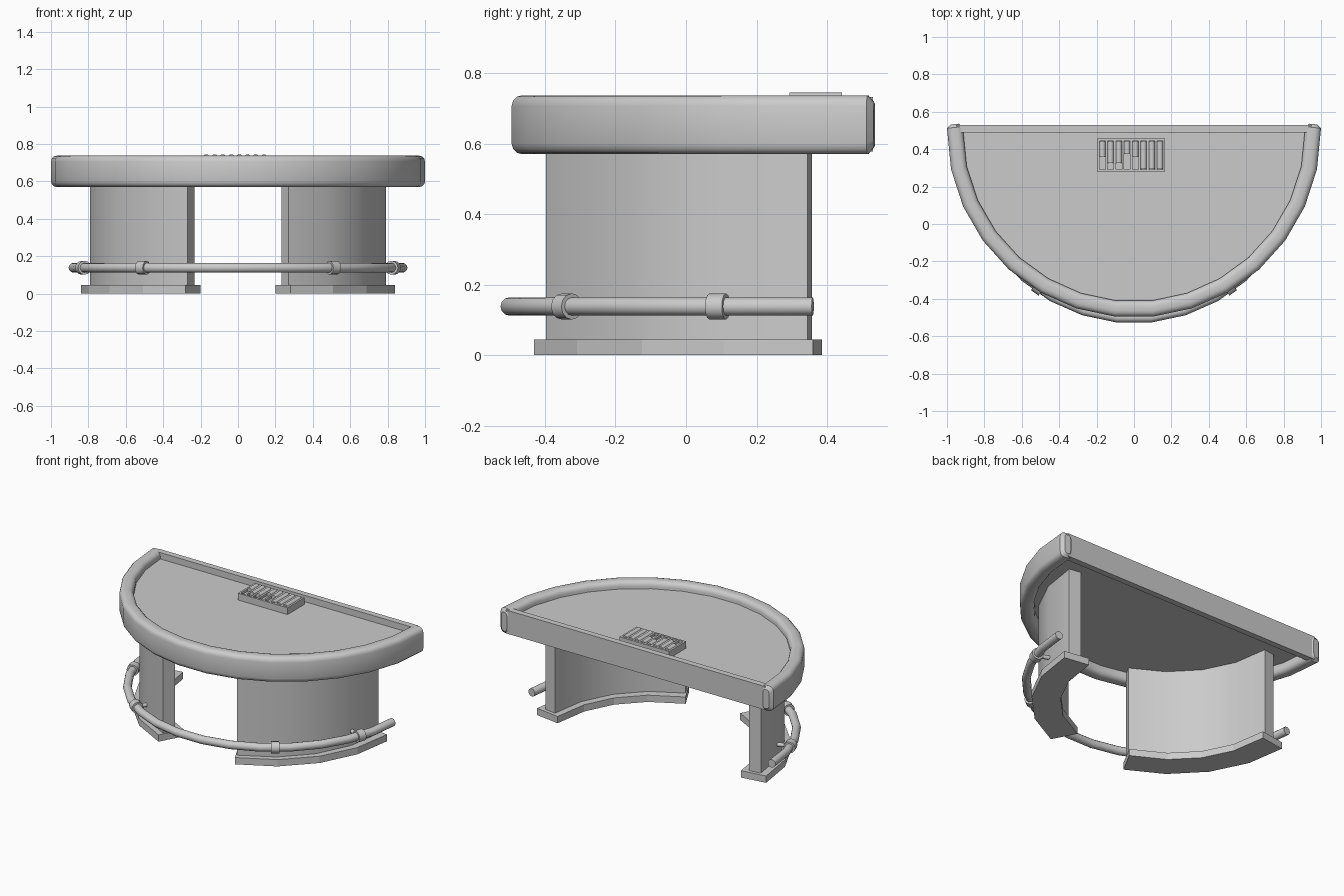
import bpy, bmesh, math
from mathutils import Vector

if "Cube" in bpy.data.objects:
    bpy.data.objects.remove(bpy.data.objects["Cube"])


def finish(name, bm, smooth=True):
    bmesh.ops.recalc_face_normals(bm, faces=bm.faces)
    me = bpy.data.meshes.new(name)
    bm.to_mesh(me)
    bm.free()
    ob = bpy.data.objects.new(name, me)
    bpy.context.collection.objects.link(ob)
    if smooth:
        bpy.ops.object.select_all(action='DESELECT')
        ob.select_set(True)
        bpy.context.view_layer.objects.active = ob
        bpy.ops.object.shade_smooth_by_angle(angle=math.radians(35))
    return ob


def arc(yc, r, a0, a1, n):
    # arc opening towards +y; angles measured from +x towards the front
    angs = [math.radians(a0 + (a1 - a0) * i / n) for i in range(n + 1)]
    return [Vector((r * math.cos(a), yc - r * math.sin(a))) for a in angs]


def sweep(name, path, prof, cap=0.0, smooth=True):
    # sweep an (outward, z) profile along a path with mitred joints
    bm = bmesh.new()
    n = len(path)
    segs = [(path[i + 1] - path[i]).normalized() for i in range(n - 1)]
    frames = []
    for i in range(n):
        a, b = segs[max(i - 1, 0)], segs[min(i, n - 2)]
        t = (a + b).normalized()
        out = Vector((-t.y, t.x))
        if out.dot(path[i] - Vector((0, 0.45))) < 0:
            out = -out
        frames.append((path[i], out / max(t.dot(a), 0.5), prof))
    if cap:  # bevelled end caps
        cu = sum(p[0] for p in prof) / len(prof)
        cz = sum(p[1] for p in prof) / len(prof)
        small = [(cu + (u - cu) * 0.5, cz + (z - cz) * 0.75) for u, z in prof]
        frames.insert(0, (path[0] - segs[0] * cap, frames[0][1], small))
        frames.append((path[-1] + segs[-1] * cap, frames[-1][1], small))
    rings = [[bm.verts.new((c.x + o.x * u, c.y + o.y * u, z)) for u, z in pr]
             for c, o, pr in frames]
    k = len(prof)
    for r0, r1 in zip(rings, rings[1:]):
        for j in range(k):
            bm.faces.new((r0[j], r0[(j + 1) % k], r1[(j + 1) % k], r1[j]))
    bm.faces.new(rings[0])
    bm.faces.new(rings[-1])
    return finish(name, bm, smooth)


def rect(u0, u1, z0, z1):
    return [(u0, z0), (u1, z0), (u1, z1), (u0, z1)]


def box(name, x0, x1, y0, y1, z0, z1):
    bm = bmesh.new()
    bmesh.ops.create_cube(bm, size=1)
    for v in bm.verts:
        v.co = ((x0 + x1) / 2 + v.co.x * (x1 - x0),
                (y0 + y1) / 2 + v.co.y * (y1 - y0),
                (z0 + z1) / 2 + v.co.z * (z1 - z0))
    return finish(name, bm, False)


def rod(name, p, q, r, sides=12):
    p, q = Vector(p), Vector(q)
    bm = bmesh.new()
    bmesh.ops.create_cone(bm, cap_ends=True, segments=sides, radius1=r,
                          radius2=r, depth=(q - p).length)
    rot = (q - p).to_track_quat('Z', 'Y').to_matrix().to_4x4()
    bm.transform(rot)
    bmesh.ops.translate(bm, verts=bm.verts, vec=(p + q) / 2)
    return finish(name, bm)


# Padded armrest around the curved side
W, Z0, Z1, R = 0.085, 0.57, 0.737, 0.03
pad = []
for cu, cz, a0 in ((-R, Z1 - R, 0), (-W + R, Z1 - R, 90),
                   (-W + R, Z0 + R, 180), (-R, Z0 + R, 270)):
    for i in range(4):
        a = math.radians(a0 + 30 * i)
        pad.append((cu + R * math.cos(a), cz + R * math.sin(a)))
edge = arc(0.5, 1.0, 0, 180, 15)
edge = [Vector((1, 0.512))] + edge[1:-1] + [Vector((-1, 0.512))]
sweep("armrest", edge, pad, cap=0.018)

# Half-round playing surface
bm = bmesh.new()
pts = arc(0.5, 0.955, 0, 180, 15)
f = bm.faces.new([bm.verts.new((p.x, p.y, 0.63)) for p in pts])
ext = bmesh.ops.extrude_face_region(bm, geom=[f])
bmesh.ops.translate(bm, vec=(0, 0, 0.06),
                    verts=[v for v in ext['geom'] if isinstance(v, bmesh.types.BMVert)])
finish("table_surface", bm, False)

# Straight board on the dealer side
box("back_board", -0.95, 0.95, 0.49, 0.53, 0.577, 0.732)

# Chip tray: base, frame, dividers and chip stacks
TX0, TX1, TY0, TY1 = -0.197, 0.167, 0.28, 0.457
box("tray_base", TX0, TX1, TY0, TY1, 0.68, 0.718)
box("tray_front", TX0, TX1, TY0, TY0 + 0.012, 0.718, 0.735)
box("tray_back", TX0, TX1, TY1 - 0.012, TY1, 0.718, 0.735)
step = (TX1 - TX0 - 0.012) / 8
for i in range(9):
    x = TX0 + i * step
    box("tray_divider", x, x + 0.012, TY0, TY1, 0.718, 0.735)
for i, length in enumerate((0.08, 0.115, 0.115, 0.065, 0.08, 0.148, 0.148, 0.148)):
    x = TX0 + 0.006 + (i + 0.5) * step
    rod("chip_stack", (x, 0.442, 0.728), (x, 0.442 - length, 0.728), 0.017)

# Curved legs and plinths, right then left
for s in (1, -1):
    a0, a1 = (0, 70) if s > 0 else (180, 110)
    sweep("leg", arc(0.345, 0.79, a0, a1, 4), rect(-0.08, 0, 0.04, 0.64))
    p0, p1 = (0, 70.5) if s > 0 else (180, 109.5)
    sweep("plinth", arc(0.36, 0.84, p0, p1, 4), rect(-0.17, 0, 0, 0.045), smooth=False)

# Foot rail
FZ, FR, FY, FA = 0.138, 0.026, 0.375, 0.88
tube = [(FR * math.cos(i * math.pi / 6), FZ + FR * math.sin(i * math.pi / 6))
        for i in range(12)]
sweep("foot_rail", arc(FY, FA, 1, 179, 15), tube)

# Rail clamps with brackets to the legs
for deg in (19, 54.5, 125.5, 161):
    a = math.radians(deg)
    out = Vector((math.cos(a), -math.sin(a), 0))
    tan = Vector((math.sin(a), math.cos(a), 0))
    c = Vector((0, FY, FZ)) + out * (FA - 0.004)
    rod("rail_clamp", c - tan * 0.025, c + tan * 0.025, 0.037)
    rod("rail_bracket", c, c - out * 0.13, 0.013)
